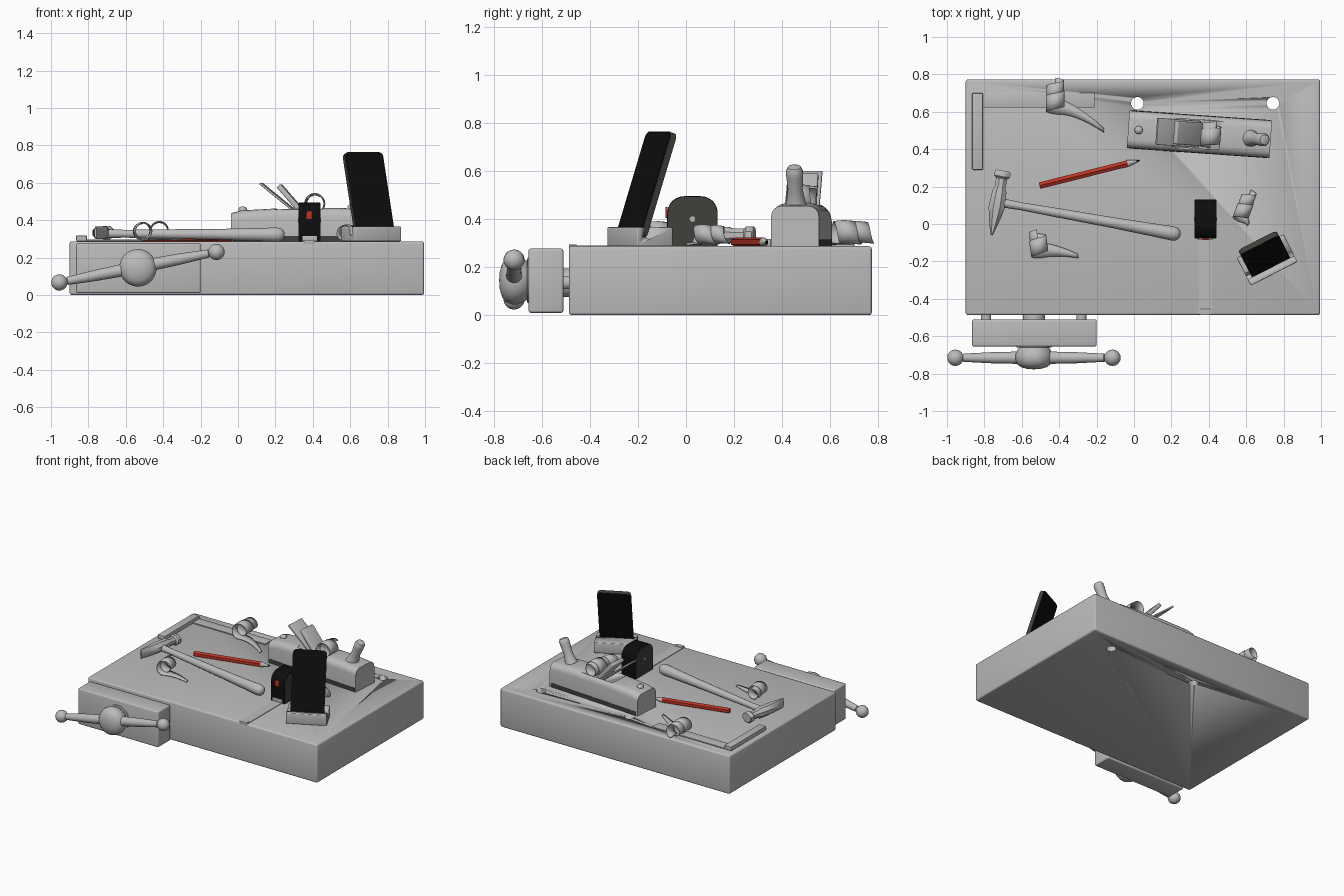
import bpy, bmesh, math
from mathutils import Vector, Matrix

if "Cube" in bpy.data.objects:
    bpy.data.objects.remove(bpy.data.objects["Cube"])


def material(name, r, g, b):
    m = bpy.data.materials.new(name)
    m.diffuse_color = (r, g, b, 1)
    m.use_nodes = True
    m.node_tree.nodes["Principled BSDF"].inputs["Base Color"].default_value = m.diffuse_color
    return m


GREY = material("light_grey", 0.5, 0.5, 0.5)
BLACK = material("black", 0.004, 0.004, 0.004)
DARK = material("charcoal", 0.05, 0.05, 0.043)
RED = material("red", 0.5, 0.035, 0.02)
TOP = 0.287  # height of the bench surface


def finish(name, bm, mat, matrix=Matrix()):
    bm.transform(matrix)
    bmesh.ops.recalc_face_normals(bm, faces=bm.faces[:])
    me = bpy.data.meshes.new(name)
    bm.to_mesh(me)
    bm.free()
    me.materials.append(mat)
    ob = bpy.data.objects.new(name, me)
    bpy.context.collection.objects.link(ob)
    bpy.ops.object.select_all(action='DESELECT')
    ob.select_set(True)
    bpy.context.view_layer.objects.active = ob
    bpy.ops.object.shade_smooth_by_angle(angle=math.radians(38))
    return ob


def place(x, y, z=0, turn=0, tilt=0):
    """Frame at a point, tilted about its own x axis and then turned about z."""
    return (Matrix.Translation((x, y, z)) @ Matrix.Rotation(math.radians(turn), 4, 'Z')
            @ Matrix.Rotation(math.radians(tilt), 4, 'X'))


def box(name, lo, hi, mat, frame=Matrix(), bevel=0.006):
    lo, hi = Vector(lo), Vector(hi)
    bm = bmesh.new()
    bmesh.ops.create_cube(bm, size=1)
    for v in bm.verts:
        v.co = Vector((lo[i] + (v.co[i] + 0.5) * (hi[i] - lo[i]) for i in range(3)))
    if bevel:
        bmesh.ops.bevel(bm, geom=bm.edges[:], offset=bevel, segments=3, profile=0.5, affect='EDGES')
    return finish(name, bm, mat, frame)


def loft(name, sections, start, end, mat, sides=24):
    """Oval sections (distance, half width, half height) strung from start towards end."""
    start = Vector(start)
    direction = Vector(end) - start
    bm = bmesh.new()
    rings = []
    for t, rx, ry in sections:
        rings.append([bm.verts.new((rx * math.cos(a), ry * math.sin(a), t)) for a in
                      ((k + 0.5) * 2 * math.pi / sides for k in range(sides))])
    for a, b in zip(rings, rings[1:]):
        for k in range(sides):
            j = (k + 1) % sides
            bm.faces.new((a[k], a[j], b[j], b[k]))
    bm.faces.new(rings[0][::-1])
    bm.faces.new(rings[-1])
    turn = direction.to_track_quat('Z', 'Y').to_matrix().to_4x4()
    return finish(name, bm, mat, Matrix.Translation(start) @ turn)


def lathe(name, profile, start, end, mat, sides=24):
    return loft(name, [(t, r, r) for t, r in profile], start, end, mat, sides)


def prism(name, outline, half, mat, frame, axis='Y', soften=None, bevel=0.0, segments=4):
    """Outline extruded along y or x, with chosen edges rounded."""
    bm = bmesh.new()
    put = (lambda a, z, s: (a, s, z)) if axis == 'Y' else (lambda a, z, s: (s, a, z))
    face = bm.faces.new([bm.verts.new(put(a, z, -half)) for a, z in outline])
    out = bmesh.ops.extrude_face_region(bm, geom=[face])
    for v in out['geom']:
        if isinstance(v, bmesh.types.BMVert):
            v.co[1 if axis == 'Y' else 0] = half
    if soften:
        edges = [e for e in bm.edges if soften(e)]
        bmesh.ops.bevel(bm, geom=edges, offset=bevel, segments=segments, profile=0.5, affect='EDGES')
    return finish(name, bm, mat, frame)


def cut(target, cutter):
    mod = target.modifiers.new("cut", 'BOOLEAN')
    mod.operation = 'DIFFERENCE'
    mod.solver = 'EXACT'
    mod.object = cutter
    cutter.hide_render = True
    cutter.hide_viewport = True


def ball(r, t0, n=8):
    return [(t0 - r * math.cos(math.pi * k / n), max(0.001, r * math.sin(math.pi * k / n)))
            for k in range(n + 1)]


def shaving(name, frame, radius, width, advance, turns, tail=None, ground=0.0):
    """Thin ribbon: an optional flat tail, then a helix around the local y axis."""
    rows = []
    if tail:
        for k in range(6):
            f = k / 6
            rows.append((tail[0] * (1 - f), tail[1] * (1 - f) ** 1.6, 0.02 * f * (1 - f),
                         width * (0.25 + 0.75 * f)))
    steps = int(28 * turns)
    for k in range(steps + 1):
        a = 2 * math.pi * turns * k / steps
        r = radius * (1 - 0.15 * k / steps)
        rows.append((-r * math.sin(a), advance * k / steps, radius - r * math.cos(a), width))
    bm = bmesh.new()
    pairs = [[bm.verts.new((u, v + s * w / 2, z + ground)) for s in (-1, 0, 1)] for u, v, z, w in rows]
    for p in pairs:
        p[1].co.z += 0.004
    for a, b in zip(pairs, pairs[1:]):
        for i in (0, 1):
            bm.faces.new((a[i], a[i + 1], b[i + 1], b[i]))
    ob = finish(name, bm, GREY, frame)
    mod = ob.modifiers.new("thickness", 'SOLIDIFY')
    mod.thickness = 0.004
    return ob


# Bench slab with two through holes
bench = box("bench_top", (-0.9, -0.487, 0), (0.995, 0.773, TOP), GREY, bevel=0.012)
for i, x in enumerate((0.018, 0.743)):
    cut(bench, lathe(f"hole_cutter_{i}", [(0, 0.034), (0.5, 0.034)], (x, 0.645, -0.1), (x, 0.645, 1), GREY))

# Vise: jaw, guide rods, screw, hub and handle
box("vise_jaw", (-0.865, -0.655, 0.01), (-0.2, -0.51, 0.277), GREY, bevel=0.01)
for i, x in enumerate((-0.79, -0.28)):
    lathe(f"vise_guide_rod_{i}", [(0, 0.027), (0.07, 0.027)], (x, -0.47, 0.135), (x, -1, 0.135), GREY)
lathe("vise_screw", [(0, 0.06), (0.07, 0.06)], (-0.535, -0.47, 0.135), (-0.535, -1, 0.135), GREY)
lathe("vise_hub", [(0, 0.095), (0.015, 0.095), (0.016, 0.08), (0.03, 0.09), (0.055, 0.1), (0.08, 0.1),
                   (0.105, 0.09), (0.12, 0.07), (0.13, 0.035), (0.132, 0.002)],
      (-0.535, -0.645, 0.145), (-0.535, -1, 0.145), GREY, 32)
left, right = Vector((-0.955, -0.715, 0.067)), Vector((-0.115, -0.715, 0.23))
span = (right - left).length
lathe("vise_handle", ball(0.044, 0)[:-1] + [(0.045, 0.022), (0.2, 0.03), (span / 2, 0.035),
      (span - 0.2, 0.03), (span - 0.045, 0.022)] + ball(0.044, span)[1:], left, right, GREY)

# Try square
box("square_stock", (-0.865, 0.29, TOP), (-0.808, 0.7, 0.318), GREY, bevel=0.004)
box("square_blade", (-0.81, 0.622, TOP), (-0.21, 0.7, 0.296), GREY, bevel=0.002)

# Hammer
lathe("hammer_handle", [(0, 0.024), (0.1, 0.021), (0.3, 0.025), (0.6, 0.029), (0.85, 0.036), (0.92, 0.039),
                        (0.945, 0.034), (0.96, 0.02), (0.964, 0.003)],
      (-0.7, 0.112, 0.328), (0.25, -0.058, 0.322), GREY)
loft("hammer_head", [(0, 0.04, 0.034), (0.006, 0.046, 0.038), (0.032, 0.046, 0.038), (0.042, 0.033, 0.029),
                     (0.09, 0.031, 0.029), (0.11, 0.041, 0.037), (0.2, 0.046, 0.037), (0.25, 0.036, 0.037),
                     (0.31, 0.019, 0.037), (0.35, 0.006, 0.036)],
     (-0.7, 0.285, 0.333), (-0.762, -0.065, 0.333), GREY, 8)

# Pencil: painted shaft, bare wood cone and lead
tail_end, tip = Vector((-0.505, 0.205, 0.304)), Vector((0.032, 0.34, 0.304))
lathe("pencil_shaft", [(0, 0.02), (0.485, 0.02)], tail_end, tip, RED, 6)
lathe("pencil_wood", [(0.485, 0.019), (0.535, 0.007)], tail_end, tip, GREY, 12)
lathe("pencil_lead", [(0.534, 0.007), (0.553, 0.001)], tail_end, tip, BLACK, 12)

# Hand plane, in its own turned frame
plane = place(0.35, 0.48, 0, -4)
body = prism("plane_body", [(-0.382, TOP), (0.382, TOP), (0.382, 0.455), (0.2, 0.465), (-0.1, 0.465),
                            (-0.33, 0.452), (-0.382, 0.438)], 0.1, GREY, plane,
             soften=lambda e: min(v.co.z for v in e.verts) > 0.4 and
             abs(e.verts[0].co.y - e.verts[1].co.y) < 0.01, bevel=0.045)
cut(body, prism("throat_cutter", [(-0.2, 0.5), (0.0, 0.35), (0.05, 0.35), (0.13, 0.5)], 0.076, GREY, plane))
for side, y in (("front", -0.102), ("back", 0.1)):
    box("plane_sole_" + side, (-0.37, y, TOP), (0.37, y + 0.002, 0.316), DARK, plane, 0)
lathe("plane_button", [(0, 0.022), (0.012, 0.022), (0.02, 0.016), (0.024, 0.002)],
      (0.025, 0.502, 0.45), (0.025, 0.502, 1), GREY)
lathe("plane_knob", [(0, 0.046), (0.03, 0.038), (0.08, 0.031), (0.14, 0.035), (0.165, 0.035), (0.18, 0.027),
                     (0.186, 0.002)], (0.625, 0.458, 0.452), (0.7, 0.45, 0.62), GREY)
# Blade and wedge share the slope of the throat
slope = Matrix.Rotation(math.radians(39), 4, 'Y')
box("plane_blade", (-0.185, -0.072, -0.006), (0.11, 0.072, 0.006), GREY,
    plane @ Matrix.Translation((-0.085, 0, 0.48)) @ slope, 0.003)
box("plane_wedge", (-0.145, -0.062, -0.014), (0.09, 0.062, 0.014), GREY,
    plane @ Matrix.Translation((-0.035, 0, 0.475)) @ Matrix.Rotation(math.radians(49), 4, 'Y'), 0.008)
shaving("plane_shaving", place(0.41, 0.45, 0.432, -4), 0.056, 0.09, 0.055, 1.6)

# Loose shavings
shaving("shaving_back", place(-0.42, 0.63, TOP + 0.003), 0.052, 0.085, 0.11, 2, (0.26, -0.13))
shaving("shaving_left", place(-0.505, -0.14, TOP + 0.003, 8), 0.05, 0.085, 0.07, 1.5, (0.2, -0.06))
shaving("shaving_right", place(0.575, 0.045, TOP + 0.003, -20), 0.043, 0.075, 0.11, 2, (0.05, -0.03))

# Tape measure: rubber body, side plates, button, blade with hook
tape = place(0.383, 0.027, 0)
shape = [(-0.105, TOP), (0.105, TOP), (0.105, 0.495), (-0.105, 0.495)]


def upper_corner(e):
    a, b = e.verts
    return abs(a.co.x - b.co.x) > 0.01


prism("tape_body", shape, 0.056, BLACK, tape, 'X',
      lambda e: upper_corner(e) and e.verts[0].co.z > 0.4, 0.07, 6)
prism("tape_side_plate", [(y * 0.97, TOP + (z - TOP) * 0.985) for y, z in shape], 0.059, DARK, tape, 'X',
      lambda e: upper_corner(e) and e.verts[0].co.z > 0.4, 0.068, 6)
lathe("tape_hub", [(0, 0.012), (0.122, 0.012)], (0.322, 0.027, 0.4), (1, 0.027, 0.4), GREY, 10)
box("tape_button", (0.365, -0.086, 0.405), (0.398, -0.076, 0.45), RED, bevel=0.003)
box("tape_mouth", (0.343, -0.083, TOP), (0.422, -0.077, 0.315), GREY, bevel=0.002)
box("tape_blade", (0.346, -0.485, TOP), (0.418, -0.08, 0.291), GREY, bevel=0)
box("tape_hook", (0.355, -0.487, 0.275), (0.41, -0.455, 0.295), GREY, bevel=0.002)

# Phone leaning in a slotted stand
stand = place(0.712, -0.192, 0, 27)
phone_frame = stand @ Matrix.Translation((0, -0.043, 0.322)) @ Matrix.Rotation(math.radians(-18.5), 4, 'X')
base = box("phone_stand", (-0.14, -0.083, TOP), (0.14, 0.083, 0.366), GREY, stand, 0.006)
cut(base, box("slot_cutter", (-0.3, -0.017, 0), (0.3, 0.017, 0.2), GREY, phone_frame, 0))


def slab(name, half_w, height, half_t, low, mat):
    prism(name, [(-half_w, low), (half_w, low), (half_w, height), (-half_w, height)], half_t, mat,
          phone_frame, 'Y', lambda e: abs(e.verts[0].co.y - e.verts[1].co.y) > 0.005, 0.025, 5)


slab("phone_frame", 0.115, 0.462, 0.013, 0.001, DARK)
slab("phone_glass", 0.112, 0.459, 0.016, 0.004, BLACK)
